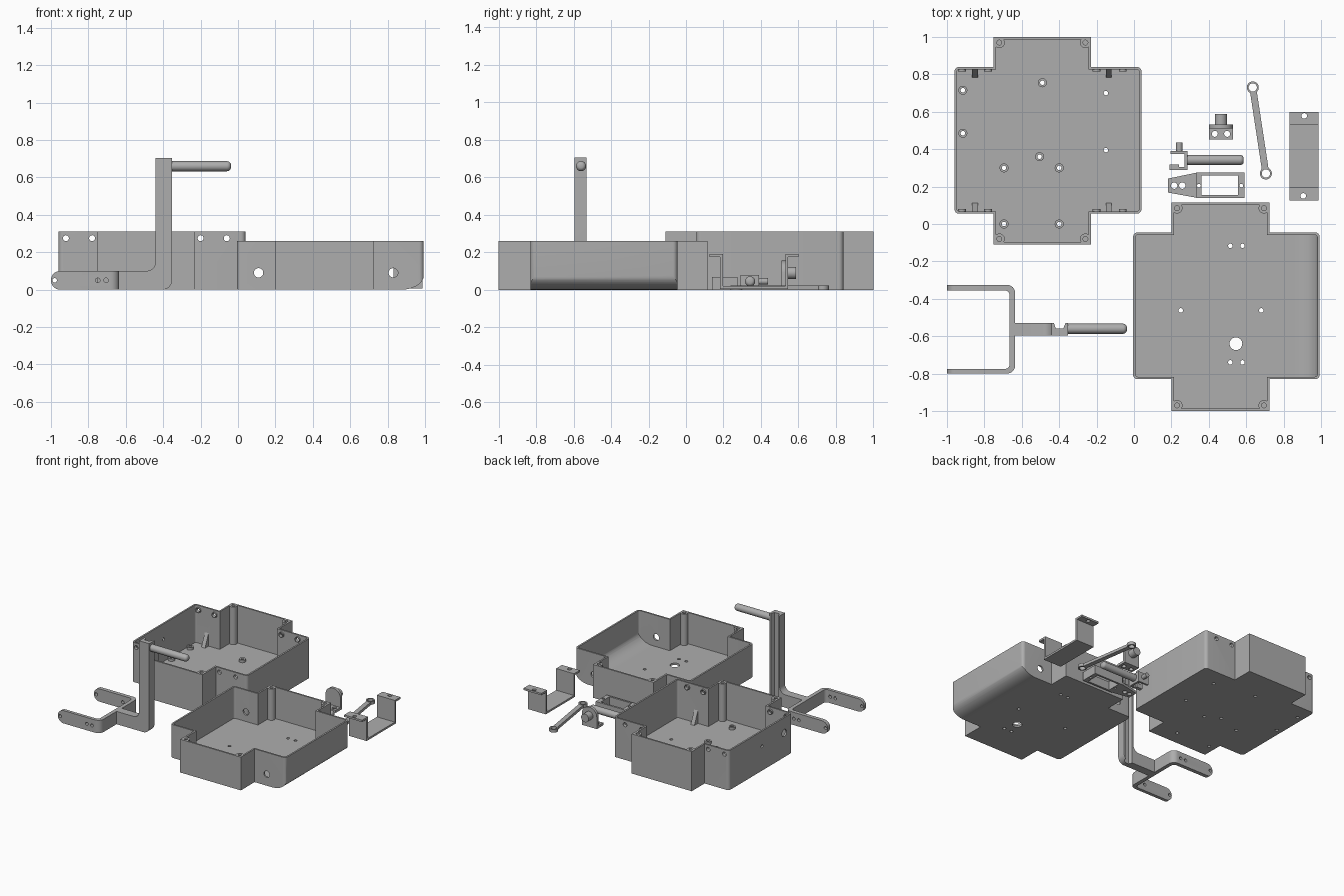
import bpy, bmesh
from math import pi, cos, sin
from mathutils import Vector

if "Cube" in bpy.data.objects:
    bpy.data.objects.remove(bpy.data.objects["Cube"])

GREY = (0.42, 0.42, 0.42, 1)
mat = bpy.data.materials.new("grey_plastic")
mat.use_nodes = True
mat.diffuse_color = GREY
mat.node_tree.nodes["Principled BSDF"].inputs["Base Color"].default_value = GREY


def finish(name, bm):
    bmesh.ops.recalc_face_normals(bm, faces=bm.faces)
    me = bpy.data.meshes.new(name)
    bm.to_mesh(me)
    bm.free()
    me.materials.append(mat)
    ob = bpy.data.objects.new(name, me)
    bpy.context.collection.objects.link(ob)
    return ob


def rounded(points, steps=8):
    """Outline from (u, v) or (u, v, radius) corners."""
    out = []
    for i, p in enumerate(points):
        c = Vector(p[:2])
        if len(p) < 3:
            out.append(c)
            continue
        a = (Vector(points[i - 1][:2]) - c).normalized()
        b = (Vector(points[(i + 1) % len(points)][:2]) - c).normalized()
        centre = c + (a + b) * p[2]
        for k in range(steps + 1):
            t = k / steps * pi / 2
            out.append(centre - b * p[2] * cos(t) - a * p[2] * sin(t))
    return out


def prism(name, points, lo, hi, axis="z"):
    place = {"z": lambda u, v, w: (u, v, w), "y": lambda u, v, w: (u, w, v),
             "x": lambda u, v, w: (w, u, v)}[axis]
    bm = bmesh.new()
    face = bm.faces.new([bm.verts.new(place(*p, lo)) for p in rounded(points)])
    new = bmesh.ops.extrude_face_region(bm, geom=[face])["geom"]
    shift = Vector(place(0, 0, hi - lo))
    bmesh.ops.translate(bm, vec=shift, verts=[v for v in new if isinstance(v, bmesh.types.BMVert)])
    return finish(name, bm)


def block(name, x0, x1, y0, y1, z0, z1):
    return prism(name, [(x0, y0), (x1, y0), (x1, y1), (x0, y1)], z0, z1)


def rod(name, p, q, r, sides=28, dome=0):
    """Cylinder from p to q, with an optional rounded far end."""
    p, q = Vector(p), Vector(q)
    d = (q - p).normalized()
    turn = d.to_track_quat("Z", "Y")
    rings = [(p, r), (q - d * dome, r)]
    rings += [(q - d * dome * (1 - sin(t)), r - dome * (1 - cos(t)))
              for t in (k * pi / 12 for k in range(1, 6))] if dome else []
    bm = bmesh.new()
    loops = [[bm.verts.new(c + turn @ Vector((s * cos(2 * pi * k / sides), s * sin(2 * pi * k / sides), 0)))
              for k in range(sides)] for c, s in rings]
    for a, b in zip(loops, loops[1:]):
        for k in range(sides):
            n = (k + 1) % sides
            bm.faces.new((a[k], a[n], b[n], b[k]))
    bm.faces.new(loops[0])
    bm.faces.new(loops[-1])
    return finish(name, bm)


def cut(ob, cutters, mode="DIFFERENCE"):
    """Apply booleans and discard the cutters."""
    for c in cutters:
        m = ob.modifiers.new("cut", "BOOLEAN")
        m.object, m.operation, m.solver = c, mode, "EXACT"
    bpy.context.view_layer.update()
    deps = bpy.context.evaluated_depsgraph_get()
    me = bpy.data.meshes.new_from_object(ob.evaluated_get(deps))
    ob.modifiers.clear()
    ob.data = me
    for c in cutters:
        bpy.data.objects.remove(c)
    return ob


def drill(x, y, r, z0=-0.1, z1=0.5):
    return rod("drill", (x, y, z0), (x, y, z1), r)


def cross_outline(x0, x1, y0, y1, nx0, nx1, ny0, ny1, t, r):
    """Wide rectangle with a narrower one running through it, inset by t."""
    x0, y0, nx0, ny0 = x0 + t, y0 + t, nx0 + t, ny0 + t
    x1, y1, nx1, ny1 = x1 - t, y1 - t, nx1 - t, ny1 - t
    return [(nx0, ny0), (nx1, ny0), (nx1, y0), (x1, y0, r), (x1, y1, r), (nx1, y1),
            (nx1, ny1), (nx0, ny1), (nx0, y1), (x0, y1, r), (x0, y0, r), (nx0, y0)]


FLOOR, WALL = 0.015, 0.013


def edge_cutter(x1, z0):
    """Waste outside a rounded lower edge along y."""
    arc = [(x1 - 0.12 + 0.12 * sin(t), z0 + 0.075 * (1 - cos(t)))
           for t in (k * pi / 20 for k in range(11))]
    return prism("edge_waste", arc + [(x1 + 0.1, z0 + 0.075), (x1 + 0.1, z0 - 0.1), (x1 - 0.12, z0 - 0.1)], -1.2, 0.3, "y")


def tray(name, size, height, cutters, round_edge=False):
    shell = prism(name, cross_outline(*size, 0, 0.025), 0, height)
    cavity = prism("cavity", cross_outline(*size, WALL, 0.014), FLOOR, height + 0.1)
    if round_edge:
        cut(shell, [edge_cutter(size[1], 0)])
        cut(cavity, [edge_cutter(size[1] - WALL, FLOOR)])
    cut(shell, [cavity])
    cut(shell, cutters)
    # Screw pillars in the four end corners
    for i, x in enumerate((size[4] + 0.03, size[5] - 0.03)):
        for j, y in enumerate((size[6] + 0.03, size[7] - 0.03)):
            cut(rod(f"{name}_pillar_{i}{j}", (x, y, 0.002), (x, y, height), 0.029),
                [drill(x, y, 0.013, height - 0.12)])


# Deep tray: floor standoffs, wall screw rings and sloped ribs
standoffs = [(-.915, .715), (-.915, .485), (-.49, .755), (-.505, .36),
             (-.695, .3), (-.4, .3), (-.695, 0), (-.4, 0)]
ring_x = (-0.92, -0.78, -0.2, -0.06)
holes = [drill(x, y, 0.012) for x, y in standoffs + [(-.15, .70), (-.15, .395)]]
holes += [rod("drill", (x, -0.05, 0.275), (x, 0.95, 0.275), 0.016) for x in ring_x]
holes += [rod("drill", (-1.1, y, 0.19), (-0.9, y, 0.19), r) for y, r in ((0.155, 0.028), (0.43, 0.012))]
tray("deep_tray", (-.96, .04, .055, .84, -.75, -.23, -.11, 1.0), 0.31, holes)
for i, (x, y) in enumerate(standoffs):
    cut(rod(f"standoff_{i}", (x, y, 0.01), (x, y, 0.035), 0.024), [drill(x, y, 0.012)])
for side, wall, inward in (("front", 0.066, 1), ("back", 0.829, -1)):
    for i, x in enumerate(ring_x):
        cut(rod(f"{side}_wall_ring_{i}", (x, wall, 0.275), (x, wall + inward * 0.014, 0.275), 0.021),
            [rod("drill", (x, 0, 0.275), (x, 1, 0.275), 0.016)])
    for i, x in enumerate((-0.85, -0.135)):
        prism(f"{side}_rib_{i}", [(wall, 0.01), (wall + inward * 0.048, 0.01), (wall, 0.12)],
              x - 0.016, x + 0.016, "x")

# Shallow tray with one rounded lower edge
holes = [drill(x, y, 0.012) for x, y in ((.515, -.117), (.58, -.117), (.25, -.462), (.68, -.462),
                                        (.515, -.74), (.58, -.74))]
holes += [drill(0.545, -0.64, 0.034)]
holes += [rod("drill", (x, -0.9, 0.09), (x, 0.05, 0.09), 0.025) for x in (0.11, 0.83)]
tray("shallow_tray", (-.005, .993, -.83, -.045, .2, .725, -1.0, .115), 0.26, holes, True)

# Forked crank: plan outline crossed with side outline
crank = prism("forked_crank", [
    (-1, -.80), (-.635, -.80, .045), (-.635, -.595), (-.353, -.595), (-.353, -.53),
    (-.367, -.53), (-.377, -.558), (-.418, -.558), (-.428, -.53), (-.635, -.53),
    (-.635, -.325, .045), (-1, -.325), (-1, -.355), (-.665, -.355, .025),
    (-.665, -.775, .025), (-1, -.775)], -0.1, 0.9)
cut(crank, [prism("side_outline", [
    (-1, 0, .049), (-.353, 0, .05), (-.353, .705), (-.44, .705), (-.44, .1, .05), (-1, .1, .049)],
    -0.9, -0.2, "y")], "INTERSECT")
cut(crank, [rod("drill", (x, -0.9, 0.05), (x, -0.2, 0.05), 0.012) for x in (-.98, -.75, -.705)])
rod("crank_grip", (-0.36, -0.56, 0.66), (-0.037, -0.56, 0.66), 0.027, dome=0.022)

# Strap bracket with two raised flanges
strap = prism("strap_bracket", [
    (.125, .175), (.182, .175), (.182, .005), (.545, .005), (.545, .175), (.6, .175), (.6, .19),
    (.53, .19), (.53, .02), (.197, .02), (.197, .19), (.125, .19)], 0.832, 0.987, "x")
cut(strap, [drill(0.91, 0.578, 0.015, 0.1), drill(0.905, 0.15, 0.015, 0.1)])

# Connecting link
a, b = Vector((0.635, 0.73)), Vector((0.705, 0.27))
d = (b - a).normalized()
n = Vector((-d.y, d.x)) * 0.018
p, q = a + d * 0.026, b - d * 0.026
prism("link_bar", [tuple(v) for v in (p - n, q - n, q + n, p + n)], 0, 0.022)
for i, e in enumerate((a, b)):
    cut(rod(f"link_eye_{i}", (*e, 0), (*e, 0.024), 0.032), [drill(*e, 0.022)])

# Pivot mount: foot, round upright plate and stub
cut(block("pivot_foot", 0.4, 0.53, 0.452, 0.515, 0, 0.02), [drill(x, 0.482, 0.016) for x in (.432, .498)])
prism("pivot_plate", [(.4, 0), (.53, 0), (.53, .155, .064), (.4, .155, .064)], 0.51, 0.532, "y")
rod("pivot_stub", (0.465, 0.53, 0.09), (0.465, 0.587, 0.09), 0.032)

# Small handle with yoke and side peg
yoke = prism("handle_yoke", [(.195, .375), (.27, .375), (.27, .305), (.24, .305), (.24, .318), (.19, .318),
                             (.19, .29), (.285, .29), (.285, .39), (.195, .39)], 0, 0.08)
cut(yoke, [rod("drill", (0.215, 0.2, 0.045), (0.215, 0.35, 0.045), 0.014)])
rod("small_grip", (0.28, 0.342, 0.045), (0.587, 0.342, 0.045), 0.027, dome=0.02)
rod("side_peg", (0.242, 0.385, 0.045), (0.242, 0.437, 0.045), 0.017)

# Motor frame with tapered tab
frame = block("motor_frame", 0.335, 0.59, 0.14, 0.275, 0, 0.068)
cut(frame, [block("window", 0.362, 0.555, 0.155, 0.26, -0.1, 0.2),
            drill(0.347, 0.205, 0.01), drill(0.574, 0.205, 0.01)])
tab = prism("motor_tab", [(.183, .168), (.337, .14), (.337, .275), (.183, .243)], 0, 0.02)
cut(tab, [drill(0.215, 0.205, 0.017), drill(0.258, 0.205, 0.017)])

# Smooth curved faces, keep edges crisp
for ob in bpy.context.scene.objects:
    ob.select_set(ob.type == "MESH")
    if ob.type == "MESH":
        bpy.context.view_layer.objects.active = ob
bpy.ops.object.shade_smooth_by_angle(angle=0.5)
